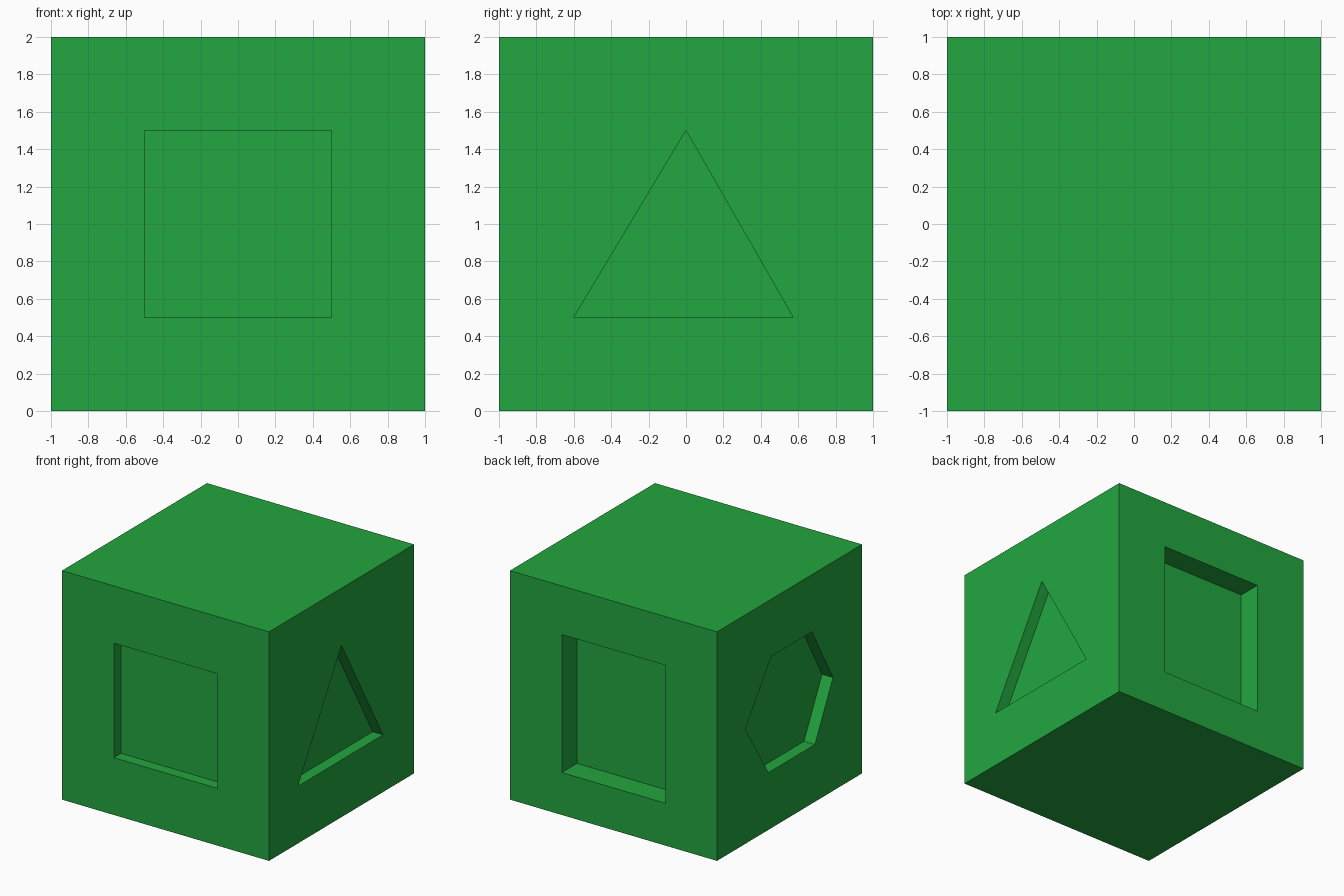
import bpy, bmesh
from mathutils import Vector

if "Cube" in bpy.data.objects:
    bpy.data.objects.remove(bpy.data.objects["Cube"])

green = bpy.data.materials.new("green")
green.diffuse_color = (0.016, 0.38, 0.05, 1)
green.use_nodes = True
green.node_tree.nodes["Principled BSDF"].inputs["Base Color"].default_value = green.diffuse_color


def prism(name, base, direction):
    """Solid made by extruding a flat outline along a direction."""
    bm = bmesh.new()
    face = bm.faces.new([bm.verts.new(p) for p in base])
    ext = bmesh.ops.extrude_face_region(bm, geom=[face], use_keep_orig=True)
    moved = [g for g in ext["geom"] if isinstance(g, bmesh.types.BMVert)]
    bmesh.ops.translate(bm, verts=moved, vec=Vector(direction))
    bmesh.ops.recalc_face_normals(bm, faces=bm.faces)
    mesh = bpy.data.meshes.new(name)
    bm.to_mesh(mesh)
    bm.free()
    mesh.materials.append(green)
    obj = bpy.data.objects.new(name, mesh)
    bpy.context.collection.objects.link(obj)
    return obj


def cut_pocket(body, axis, side, outline, depth):
    """Cut a blind pocket into the face at side (+1/-1) of axis (0=x, 1=y)."""
    start = side * (1 - depth)
    pts = [(start, u, z) if axis == 0 else (u, start, z) for u, z in outline]
    out = [0, 0, 0]
    out[axis] = side * (depth + 0.2)
    cutter = prism("pocket_cutter", pts, out)
    cutter.hide_render = True
    mod = body.modifiers.new("pocket", "BOOLEAN")
    mod.operation = "DIFFERENCE"
    mod.solver = "EXACT"
    mod.object = cutter
    bpy.context.view_layer.objects.active = body
    bpy.ops.object.modifier_apply(modifier=mod.name)
    bpy.data.objects.remove(cutter)


def rect(z0, z1):
    return [(-0.5, z0), (0.5, z0), (0.5, z1), (-0.5, z1)]


# Cube body
cube = prism("shape_cube", [(-1, -1, 0), (1, -1, 0), (1, 1, 0), (-1, 1, 0)], (0, 0, 2))

# Pockets: square front, tall rectangle back, triangle right, hexagon left
cut_pocket(cube, 1, -1, rect(0.5, 1.5), 0.1)
cut_pocket(cube, 1, 1, rect(0.37, 1.575), 0.21)
cut_pocket(cube, 0, 1, [(-0.6, 0.5), (0.573, 0.5), (0, 1.5)], 0.1)
cut_pocket(cube, 0, -1, [(-0.35, 0.5), (0.29, 0.5), (0.61, 1.0),
                         (0.25, 1.5), (-0.31, 1.5), (-0.6, 0.99)], 0.105)
